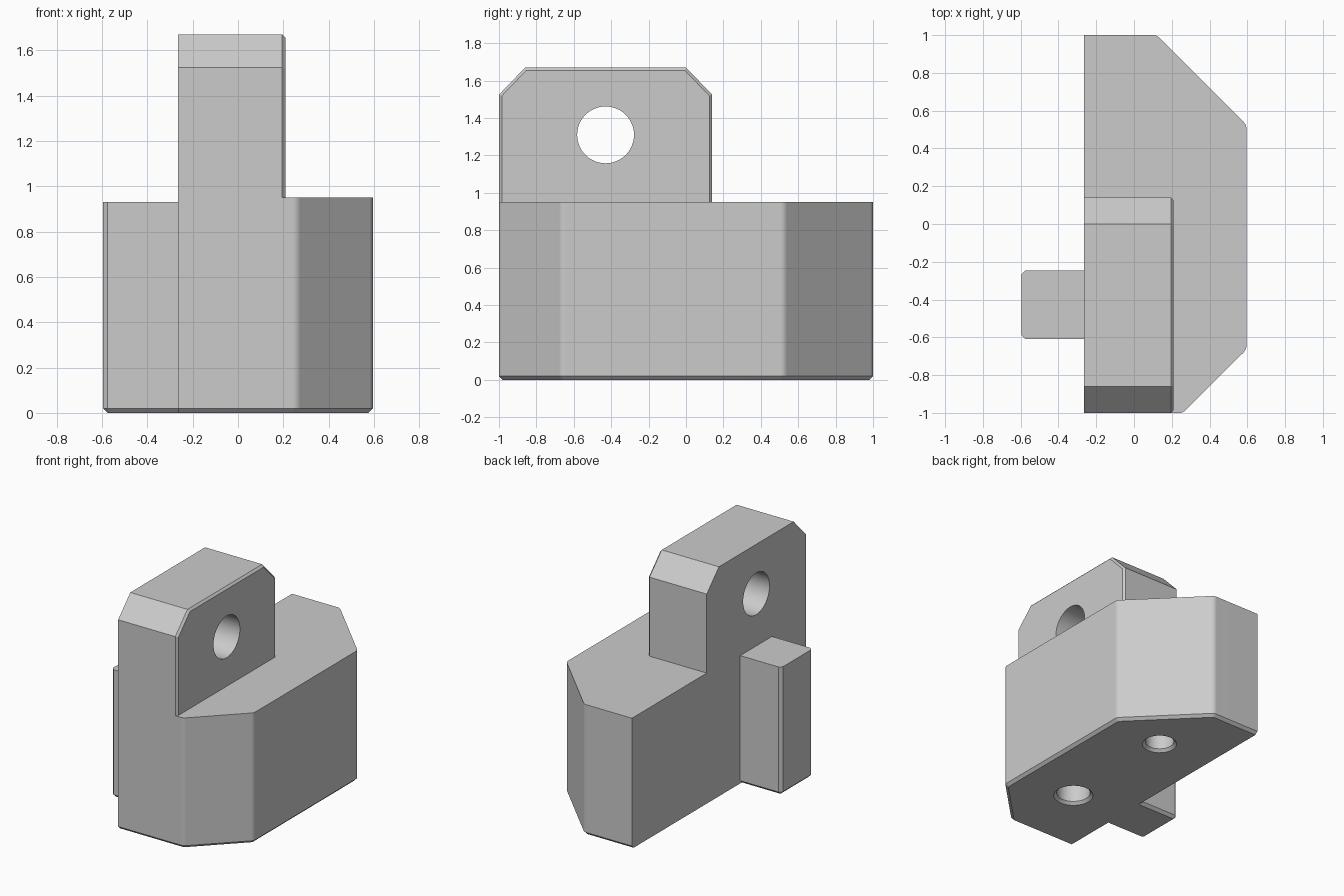
import bpy
import bmesh
import math
from mathutils import Matrix, Vector

old = bpy.data.objects.get("Cube")
if old:
    bpy.data.objects.remove(old, do_unlink=True)

# One plain material
grey = bpy.data.materials.new("plain grey")
grey.use_nodes = True
COLOUR = (0.6, 0.6, 0.6, 1)
grey.diffuse_color = COLOUR
grey.node_tree.nodes["Principled BSDF"].inputs["Base Color"].default_value = COLOUR

BACK = -0.265   # flat mounting side
DECK = 0.95     # top of the body
EDGE = 0.02     # small edge chamfer


def inset(points, d, keep_x=None):
    """Move a counter-clockwise outline inwards; edges lying on keep_x stay put."""
    pts = [Vector(p) for p in points]
    n = len(pts)
    lines = []
    for i in range(n):
        a, b = pts[i], pts[(i + 1) % n]
        e = (b - a).normalized()
        fixed = keep_x is not None and a.x == b.x == Vector((keep_x, 0)).x
        lines.append((Vector((-e.y, e.x)), 0 if fixed else d))
    out = []
    for i in range(n):
        (n1, d1), (n2, d2) = lines[i - 1], lines[i]
        out.append(pts[i] + Matrix((n1, n2)).inverted() @ Vector((d1, d2)))
    return out


def rounded(points, corners, reach, steps=4):
    """Replace the chosen corners with short curves."""
    out = []
    for i, p in enumerate(points):
        p = Vector(p)
        if i not in corners:
            out.append(p)
            continue
        a = p + (Vector(points[i - 1]) - p).normalized() * reach
        b = p + (Vector(points[(i + 1) % len(points)]) - p).normalized() * reach
        for k in range(steps + 1):
            t = k / steps
            out.append(a * (1 - t) ** 2 + p * 2 * t * (1 - t) + b * t * t)
    return out


def loft(name, rings, place):
    """Skin matching outlines, given as (outline, level) pairs, and cap the ends."""
    bm = bmesh.new()
    loops = [[bm.verts.new(place(p, h)) for p in ring] for ring, h in rings]
    for low, high in zip(loops, loops[1:]):
        for i in range(len(low)):
            j = (i + 1) % len(low)
            bm.faces.new((low[i], low[j], high[j], high[i]))
    bm.faces.new(loops[0][::-1])
    bm.faces.new(loops[-1])
    bmesh.ops.recalc_face_normals(bm, faces=bm.faces)
    mesh = bpy.data.meshes.new(name)
    bm.to_mesh(mesh)
    bm.free()
    mesh.materials.append(grey)
    obj = bpy.data.objects.new(name, mesh)
    bpy.context.collection.objects.link(obj)
    return obj


def upright(p, h):
    return (p[0], p[1], h)


def sideways(p, h):
    return (h, p[0], p[1])


def disc(x, y, r, sides=48):
    return [(x + r * math.cos(math.tau * i / sides),
             y + r * math.sin(math.tau * i / sides)) for i in range(sides)]


def combine(target, other, operation):
    """Apply a boolean and discard the helper."""
    mod = target.modifiers.new(operation, "BOOLEAN")
    mod.object, mod.operation, mod.solver = other, operation, "EXACT"
    bpy.ops.object.select_all(action="DESELECT")
    bpy.context.view_layer.objects.active = target
    target.select_set(True)
    bpy.ops.object.modifier_apply(modifier=mod.name)
    bpy.data.objects.remove(other, do_unlink=True)


# Main body with chamfered plan and a bottom edge chamfer
plan = rounded([(BACK, -1), (0.26, -1), (0.595, -0.665), (0.595, 0.525),
                (0.12, 1), (BACK, 1)], (1, 2, 3, 4), 0.02)
body = loft("mounting_block", [(inset(plan, EDGE, BACK), 0), (plan, EDGE), (plan, DECK)], upright)

# Upright lug with clipped top corners
side = [(-1, 0.5), (0.14, 0.5), (0.14, 1.525), (0, 1.67), (-0.86, 1.67), (-1, 1.525)]
lug = loft("lug", [(side, BACK), (side, 0.195), (inset(side, 0.015), 0.21)], sideways)
combine(body, lug, "UNION")

# Locating key on the flat side
key_plan = [(-0.2, -0.61), (-0.2, -0.245), (-0.575, -0.245), (-0.595, -0.265),
            (-0.595, -0.59), (-0.575, -0.61)]
key = loft("key", [(inset(key_plan, EDGE), 0), (key_plan, EDGE), (key_plan, 0.93)], upright)
combine(body, key, "UNION")

# Pin hole through the lug
pin = disc(-0.43, 1.31, 0.152)
combine(body, loft("pin_cutter", [(pin, -0.5), (pin, 0.5)], sideways), "DIFFERENCE")

# Blind holes underneath, with chamfered mouths
for y, r in ((0.46, 0.098), (-0.46, 0.115)):
    wide, narrow = disc(0.157, y, r + 2 * EDGE), disc(0.157, y, r)
    cutter = loft("hole_cutter", [(wide, -EDGE), (narrow, EDGE), (narrow, 0.55)], upright)
    combine(body, cutter, "DIFFERENCE")

# Smooth the curved faces, keep flats flat
bpy.ops.object.shade_smooth_by_angle(angle=math.radians(25))
weighted = body.modifiers.new("flat faces", "WEIGHTED_NORMAL")
weighted.keep_sharp = True
